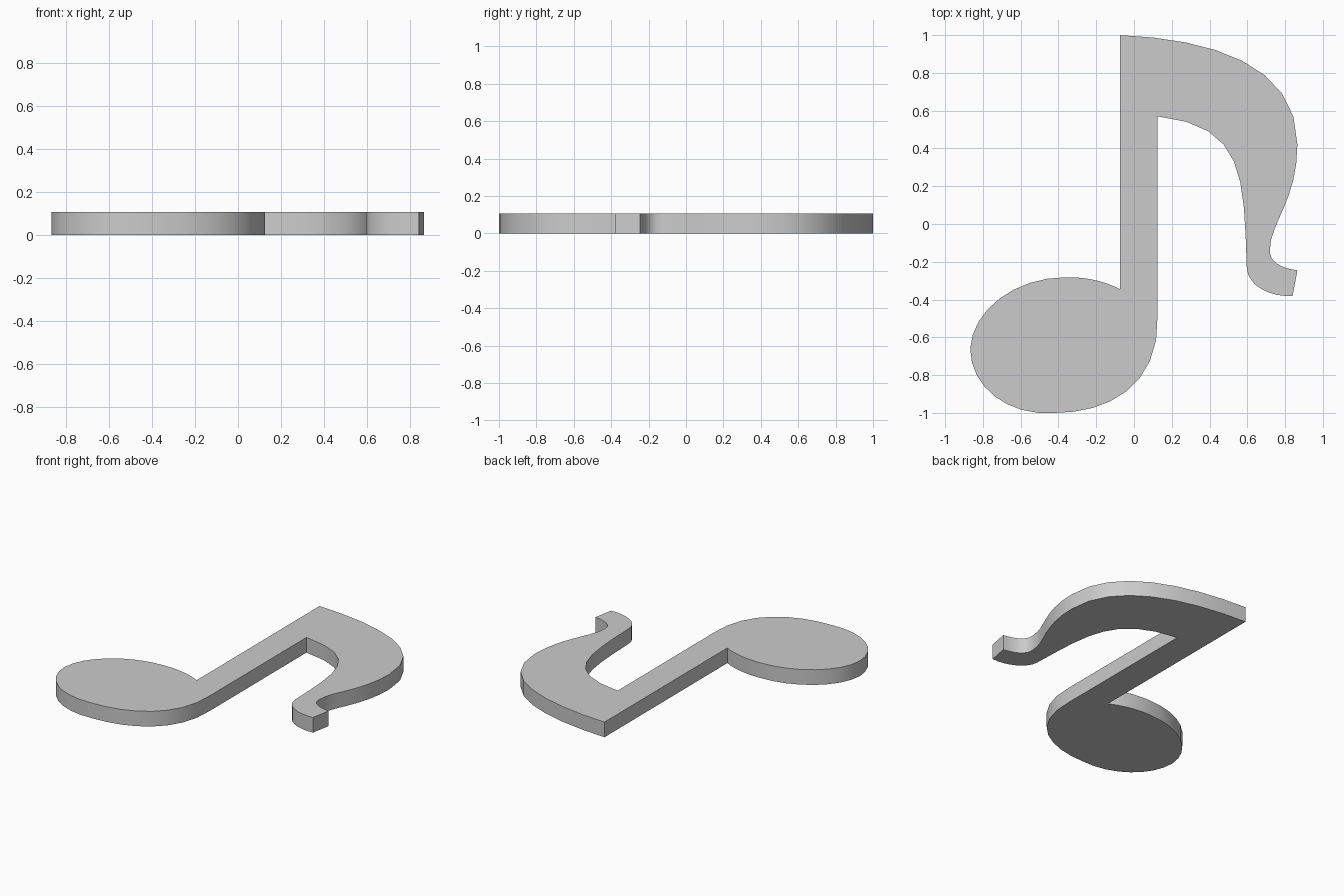
import bpy, bmesh
from mathutils import Vector
from mathutils.geometry import interpolate_bezier

if "Cube" in bpy.data.objects:
    bpy.data.objects.remove(bpy.data.objects["Cube"])

THICKNESS = 0.105
STEPS = 9  # points per curved stretch

# Outline: each entry is a corner (one point) or a bezier (start, handle, handle, end)
outline = [
    # flag, outer edge and curled tip
    [(-0.075, 1.0), (0.40, 0.98), (0.865, 0.85), (0.865, 0.42)],
    [(0.865, 0.42), (0.865, 0.13), (0.72, 0.0), (0.72, -0.13)],
    [(0.72, -0.13), (0.71, -0.20), (0.78, -0.235), (0.865, -0.245)],
    [(0.84, -0.38), (0.73, -0.39), (0.60, -0.33), (0.597, -0.23)],
    # flag, inner edge
    [(0.597, -0.23), (0.58, 0.25), (0.59, 0.52), (0.125, 0.57)],
    # round note head, clockwise from the stem
    [(0.125, -0.48), (0.14, -0.87), (-0.15, -1.0), (-0.42, -1.0)],
    [(-0.42, -1.0), (-0.67, -1.02), (-0.867, -0.86), (-0.867, -0.66)],
    [(-0.867, -0.66), (-0.86, -0.46), (-0.63, -0.28), (-0.36, -0.282)],
    [(-0.36, -0.282), (-0.25, -0.28), (-0.15, -0.305), (-0.075, -0.345)],
]

points = []
for p0, h0, h1, p1 in outline:
    for p in interpolate_bezier(Vector(p0), Vector(h0), Vector(h1), Vector(p1), STEPS):
        if not points or (p - points[-1]).length > 1e-4:
            points.append(p)

# Fill the outline and extrude it into a flat plate
bm = bmesh.new()
face = bm.faces.new([bm.verts.new((p.x, p.y, 0)) for p in points])
top = bmesh.ops.extrude_face_region(bm, geom=[face], use_keep_orig=True)
bmesh.ops.translate(bm, vec=(0, 0, THICKNESS),
                    verts=[v for v in top["geom"] if isinstance(v, bmesh.types.BMVert)])
bmesh.ops.recalc_face_normals(bm, faces=bm.faces)

mesh = bpy.data.meshes.new("eighth_note")
bm.to_mesh(mesh)
bm.free()
note = bpy.data.objects.new("eighth_note", mesh)
bpy.context.collection.objects.link(note)

# Smooth rim, sharp corners
bpy.context.view_layer.objects.active = note
note.select_set(True)
bpy.ops.object.shade_smooth_by_angle(angle=0.52)
